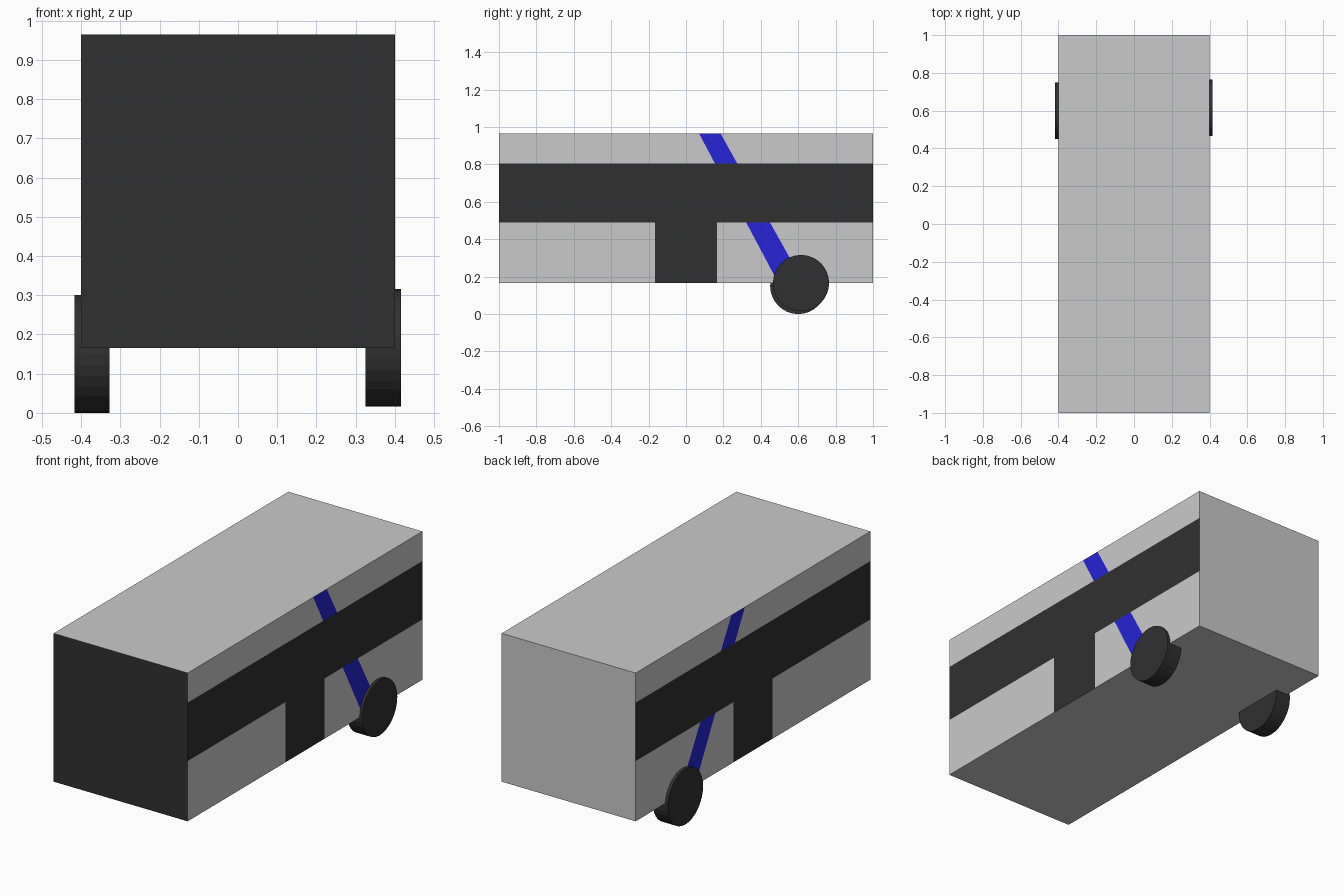
import bpy, bmesh, math
from mathutils import Vector, Matrix

if "Cube" in bpy.data.objects:
    bpy.data.objects.remove(bpy.data.objects["Cube"])


def material(name, rgb):
    m = bpy.data.materials.new(name)
    m.diffuse_color = (*rgb, 1)
    m.use_nodes = True
    m.node_tree.nodes["Principled BSDF"].inputs["Base Color"].default_value = m.diffuse_color
    return m


GREY = material("light grey", (0.59, 0.59, 0.59))
DARK = material("dark grey", (0.03, 0.03, 0.03))
BLUE = material("stripe blue", (0.018, 0.018, 0.68))

HALF_W, BOTTOM, TOP = 0.4, 0.165, 0.965
BAND_LOW, BAND_HIGH, DOOR = 0.49, 0.805, 0.165


def make_object(name, bm, mats):
    mesh = bpy.data.meshes.new(name)
    bm.to_mesh(mesh)
    bm.free()
    for m in mats:
        mesh.materials.append(m)
    obj = bpy.data.objects.new(name, mesh)
    bpy.context.collection.objects.link(obj)
    return obj


def stripe_front(z):
    return 0.07 + (TOP - z) * 0.53


def stripe_back(z):
    return 0.185 + (TOP - z) * 0.556


# Body: a box, cut along the outlines of the window band, door and stripe
bm = bmesh.new()
bmesh.ops.create_cube(bm, size=1, matrix=Matrix.Translation((0, 0, (TOP + BOTTOM) / 2))
                      @ Matrix.Diagonal((2 * HALF_W, 2, TOP - BOTTOM, 1)))
cuts = [((0, 0, BAND_LOW), (0, 0, 1)), ((0, 0, BAND_HIGH), (0, 0, 1)),
        ((0, DOOR, 0), (0, 1, 0)), ((0, -DOOR, 0), (0, 1, 0)),
        ((0, 0.07, TOP), (0, 1, 0.53)), ((0, 0.185, TOP), (0, 1, 0.556))]
for point, normal in cuts:
    bmesh.ops.bisect_plane(bm, geom=bm.verts[:] + bm.edges[:] + bm.faces[:], dist=1e-5,
                           plane_co=Vector(point), plane_no=Vector(normal).normalized())

# Colour rule: dark front, dark band and door on the sides, slanted stripe
for f in bm.faces:
    c = f.calc_center_median()
    if f.normal.y < -0.9:
        f.material_index = 1
    elif abs(f.normal.x) > 0.9:
        in_band = BAND_LOW < c.z < BAND_HIGH
        in_door = c.z < BAND_LOW and abs(c.y) < DOOR
        if in_band or in_door:
            f.material_index = 1
        elif stripe_front(c.z) < c.y < stripe_back(c.z):
            f.material_index = 2
make_object("bus_body", bm, [GREY, DARK, BLUE])


# Rear wheels, set slightly unevenly
def wheel(name, location):
    bm = bmesh.new()
    bmesh.ops.create_cone(bm, cap_ends=True, segments=32, radius1=0.15, radius2=0.15,
                          depth=0.09, matrix=Matrix.Translation(location)
                          @ Matrix.Rotation(math.pi / 2, 4, 'Y'))
    make_object(name, bm, [DARK])


wheel("right_wheel", (0.37, 0.615, 0.166))
wheel("left_wheel", (-0.372, 0.60, 0.15))
